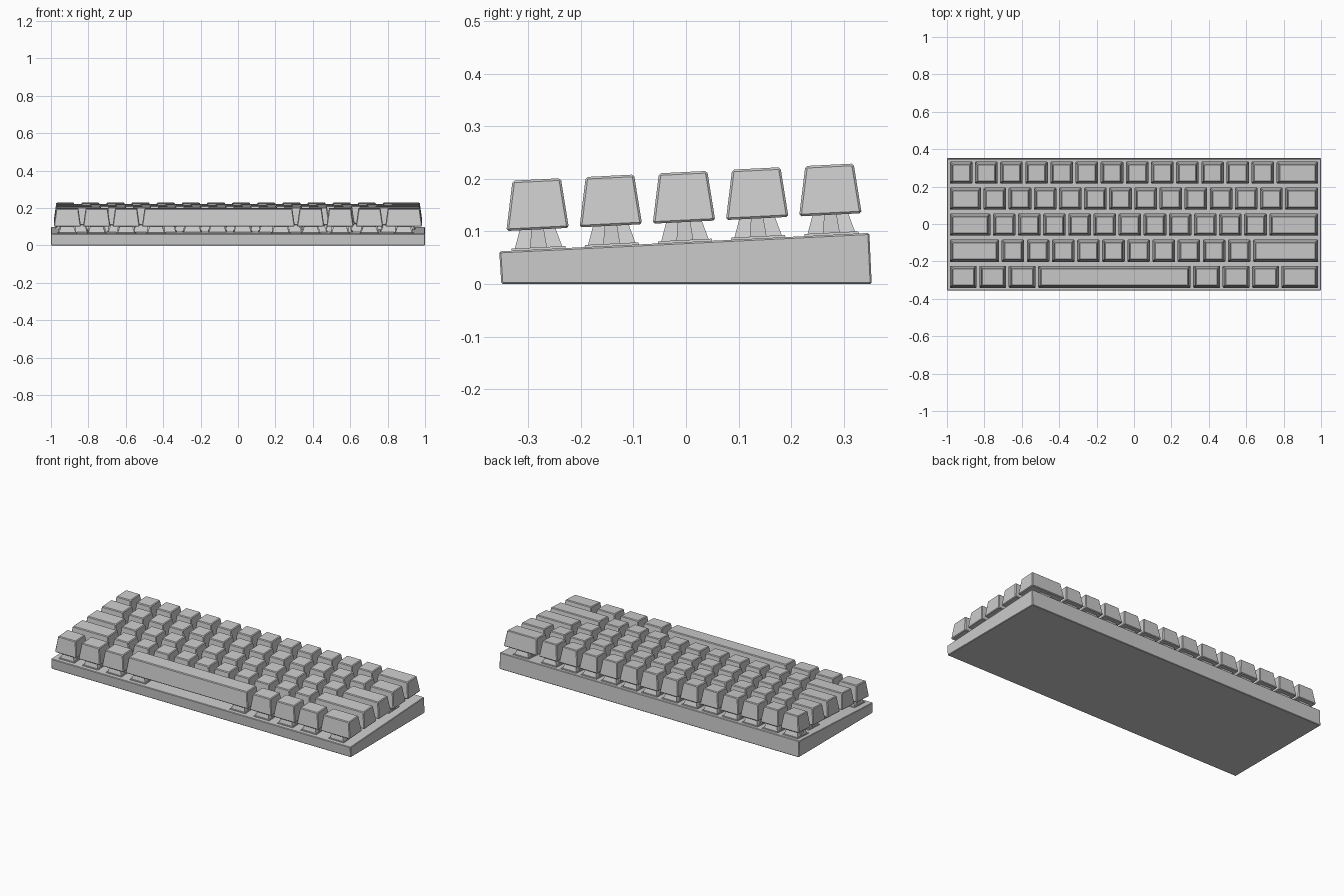
import bpy, bmesh
from mathutils import Matrix, Vector

if "Cube" in bpy.data.objects:
    bpy.data.objects.remove(bpy.data.objects["Cube"])

TILT = 0.05            # slope of the typing surface
UNIT, GAP = 0.1344, 0.0125
EDGE = 0.985           # outer edge of the key field
tilt = Matrix.Translation((0, 0, 0.0797)) @ Matrix.Rotation(TILT, 4, 'X')


def finish(bm, name, matrix=Matrix()):
    mesh = bpy.data.meshes.new(name)
    bmesh.ops.recalc_face_normals(bm, faces=bm.faces)
    bm.to_mesh(mesh)
    bm.free()
    ob = bpy.data.objects.new(name, mesh)
    bpy.context.collection.objects.link(ob)
    ob.matrix_world = matrix
    return ob


def frustum(bm, x, y, z0, z1, w, d, inset, shift=0.0):
    """Tapered box; w and d are the bottom size."""
    for v in bmesh.ops.create_cube(bm, size=2)['verts']:
        top = v.co.z > 0
        i = inset if top else 0
        v.co = Vector((x + v.co.x * (w / 2 - i),
                       y + v.co.y * (d / 2 - i) + (shift if top else 0),
                       z1 if top else z0))


# wedge-shaped case
bm = bmesh.new()
profile = [(-0.351, 0), (0.353, 0), (0.3485, 0.097), (-0.355, 0.062)]
face = bm.faces.new([bm.verts.new((-1, y, z)) for y, z in profile])
ext = bmesh.ops.extrude_face_region(bm, geom=[face])['geom']
for v in ext:
    if isinstance(v, bmesh.types.BMVert):
        v.co.x = 1
bmesh.ops.bevel(bm, geom=bm.edges[:], offset=0.003, segments=1, affect='EDGES')
finish(bm, "case")

# key widths per row, front to back; the last key fills the rest of the row
rows = [
    [1.17] * 3 + [6.17] + [1.17] * 3,
    [2.06] + [1] * 10,
    [1.71] + [1] * 11,
    [1.34] + [1] * 12,
    [1] * 13,
]

switches = bmesh.new()


def add_switch(x, y):
    frustum(switches, x, y, -0.002, 0.004, 0.104, 0.104, 0.001)          # flange
    frustum(switches, x, y, 0.004, 0.045, 0.090, 0.090, 0.013)           # housing
    frustum(switches, x, y, 0.004, 0.045, 0.096, 0.032, 0.005)           # side ribs


for r, widths in enumerate(rows):
    y = -0.2805 + r * 0.1393
    left = -EDGE
    for k, units in enumerate(widths + [None]):
        width = units * UNIT - GAP if units else EDGE - left
        x = left + width / 2
        # key cap
        bm = bmesh.new()
        frustum(bm, 0, 0, 0, 0.095, width, 0.119, 0.0135, 0.003)
        bmesh.ops.bevel(bm, geom=bm.edges[:], offset=0.004, segments=1, affect='EDGES')
        name = "space_bar" if units and units > 5 else f"key_row{r + 1}_{k + 1}"
        finish(bm, name, tilt @ Matrix.Translation((x, y, 0.038)))
        # switches under the cap; the long bar rests on two
        offsets = [-1, 1] if width > 0.5 else [0]
        for s in offsets:
            add_switch(x + s * (width / 2 - 0.075), y)
        left += width + GAP

finish(switches, "switches", tilt)
